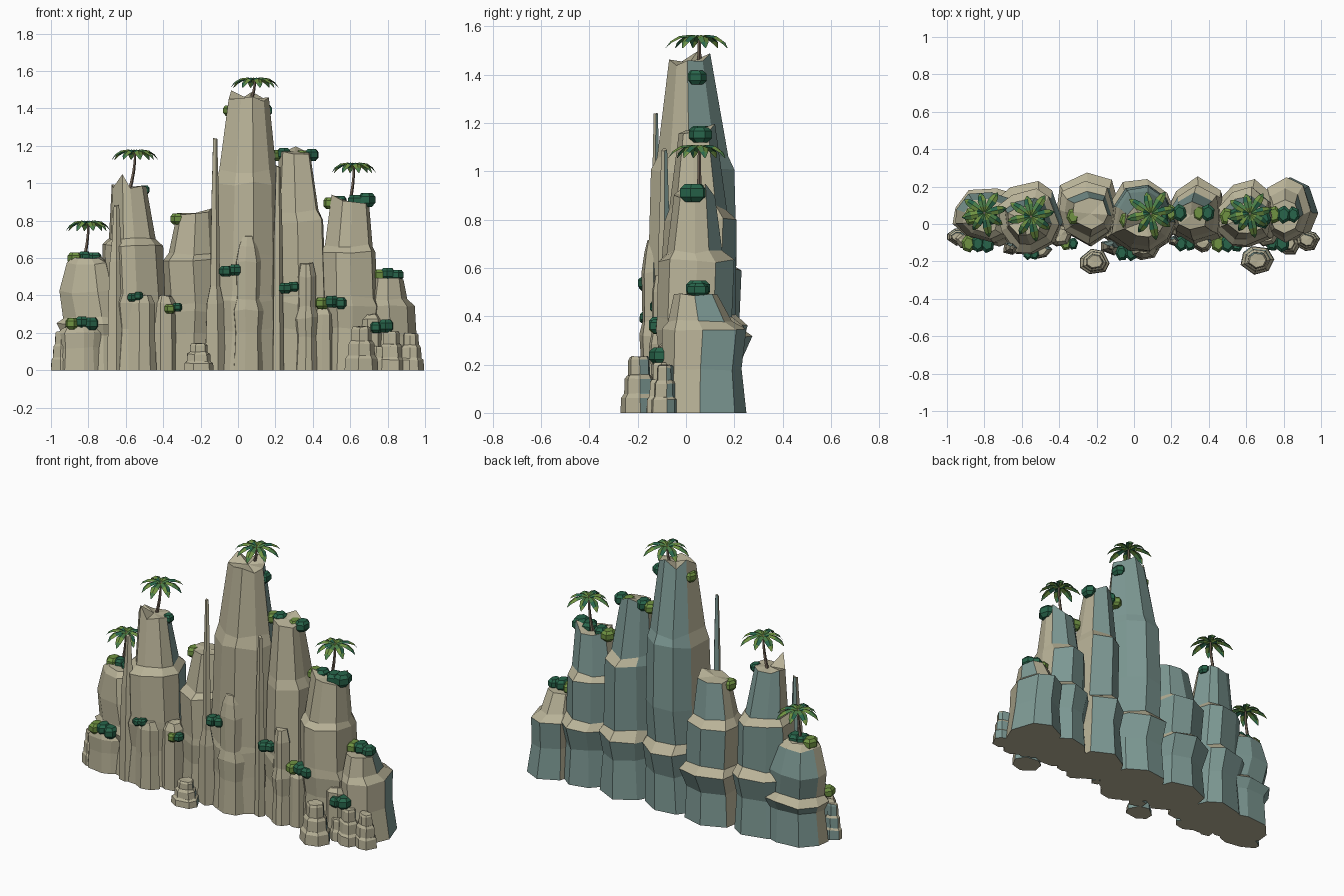
import bpy, bmesh, math, random
from mathutils import Vector

if "Cube" in bpy.data.objects:
    bpy.data.objects.remove(bpy.data.objects["Cube"])


def mat(name, rgb):
    m = bpy.data.materials.new(name)
    m.diffuse_color = (*rgb, 1)
    m.use_nodes = True
    m.node_tree.nodes["Principled BSDF"].inputs["Base Color"].default_value = m.diffuse_color
    return m


SAND = mat("sandstone", (0.48, 0.445, 0.31))
SLATE = mat("blue_slate", (0.205, 0.318, 0.295))
DARK = mat("dark_foliage", (0.021, 0.13, 0.07))
LIGHT = mat("light_foliage", (0.16, 0.29, 0.055))
LEAF = mat("palm_green", (0.07, 0.21, 0.065))
BARK = mat("bark", (0.18, 0.135, 0.10))


def finish(bm, name, mats):
    me = bpy.data.meshes.new(name)
    bm.to_mesh(me)
    bm.free()
    for m in mats:
        me.materials.append(m)
    ob = bpy.data.objects.new(name, me)
    bpy.context.collection.objects.link(ob)
    return ob


def pillar(name, rings, sides=9, seed=1, peaks=(), dz=0.009, jit=.2):
    """Irregular column; each ring is (z, x0, x1, y0, y1)."""
    rnd = random.Random(seed)
    n = sides
    ang = [2 * math.pi * (i + rnd.uniform(-jit, jit)) / n for i in range(n)]
    rad = [rnd.uniform(1 - jit / 2, 1 + jit / 2) for _ in range(n)]
    bm = bmesh.new()
    loops = []
    for k, (z, x0, x1, y0, y1) in enumerate(rings):
        p = [(math.cos(a) * r * rnd.uniform(.98, 1.02),
              math.sin(a) * r * rnd.uniform(.98, 1.02)) for a, r in zip(ang, rad)]
        xs, ys = [q[0] for q in p], [q[1] for q in p]
        ring = []
        for x, y in p:
            u = (x - min(xs)) / (max(xs) - min(xs))
            v = (y - min(ys)) / (max(ys) - min(ys))
            j = rnd.uniform(-dz, dz) if k else 0
            ring.append(bm.verts.new((x0 + u * (x1 - x0), y0 + v * (y1 - y0), z + j)))
        loops.append(ring)
    # raised points on the rim
    for a, h in peaks:
        i = min(range(n), key=lambda i: -math.cos(ang[i] - math.radians(a)))
        loops[-1][i].co.z += h
    for a, b in zip(loops, loops[1:]):
        for i in range(n):
            j = (i + 1) % n
            bm.faces.new((a[i], a[j], b[j], b[i]))
    bm.faces.new(loops[0][::-1])
    z, x0, x1, y0, y1 = rings[-1]
    c = bm.verts.new(((x0 + x1) / 2, (y0 + y1) / 2, z))
    top = [bm.faces.new((loops[-1][i], loops[-1][(i + 1) % n], c)) for i in range(n)]
    bm.normal_update()
    # steep rear faces are slate, ledges and flanks stay sand
    for f in bm.faces:
        d = f.normal
        f.material_index = int(d.y > (.25 if d.x > 0 else .42) and d.z < .42)
    for f in top:
        f.material_index = 0
    return finish(bm, name, (SAND, SLATE))


def column(name, x, y, prof, seed, sides=6, flat=1.0, dz=.006):
    """Small round rock from (z, radius) pairs."""
    return pillar(name, [(z, x - r, x + r, y - r * flat, y + r * flat) for z, r in prof],
                  sides, seed, (), dz)


# Main cliff pillars, left to right
pillar("far_left_pillar", [(0, -.96, -.59, -.12, .17), (.19, -.94, -.60, -.10, .16),
       (.25, -.97, -.59, -.12, .19), (.285, -.935, -.62, -.10, .15),
       (.42, -.955, -.64, -.10, .17), (.57, -.915, -.69, -.08, .135),
       (.60, -.885, -.73, -.05, .10)], 9, 3)
pillar("left_pillar", [(0, -.75, -.37, -.16, .20), (.22, -.72, -.39, -.15, .19),
       (.36, -.74, -.38, -.165, .23), (.40, -.72, -.39, -.16, .18),
       (.67, -.725, -.40, -.155, .19), (.70, -.69, -.44, -.11, .14),
       (.98, -.675, -.49, -.06, .10)], 9, 8, ((245, .07), (170, .01)))
pillar("low_left_pillar", [(0, -.41, -.08, -.12, .23), (.20, -.40, -.09, -.11, .22),
       (.31, -.41, -.07, -.12, .275), (.35, -.39, -.09, -.115, .22),
       (.59, -.40, -.10, -.11, .23), (.625, -.37, -.12, -.07, .175),
       (.84, -.325, -.14, -.03, .14)], 8, 14, ((20, .02),))
pillar("main_pillar", [(0, -.16, .24, -.17, .21), (.22, -.14, .23, -.16, .20),
       (.36, -.15, .24, -.17, .24), (.40, -.14, .23, -.16, .19),
       (.62, -.13, .23, -.155, .21), (1.0, -.12, .22, -.145, .20),
       (1.06, -.10, .205, -.12, .175), (1.45, -.05, .165, -.07, .10)],
      9, 21, ((170, .05), (80, .04)), .014)
pillar("right_tall_pillar", [(0, .17, .48, -.12, .23), (.22, .19, .47, -.11, .22),
       (.36, .18, .48, -.12, .255), (.40, .19, .47, -.115, .205),
       (.80, .19, .455, -.09, .21), (.85, .20, .43, -.07, .17),
       (1.17, .22, .385, -.03, .12)], 8, 31, ((110, .04),), .014)
pillar("right_pillar", [(0, .43, .77, -.12, .21), (.22, .45, .75, -.11, .20),
       (.35, .43, .77, -.125, .24), (.39, .44, .745, -.12, .19),
       (.63, .435, .735, -.115, .20), (.665, .465, .72, -.08, .15),
       (.90, .50, .70, -.05, .12)], 9, 42, ((200, .04), (20, .05)))
pillar("far_right_pillar", [(0, .68, .985, -.12, .25), (.18, .69, .955, -.10, .23),
       (.345, .68, .945, -.10, .25), (.38, .705, .905, -.075, .19),
       (.49, .725, .885, -.05, .13)], 8, 55, (), .006, .07)

# Buttresses standing against the front wall
column("centre_buttress", .055, -.14, [(0, .08), (.2, .07), (.32, .082), (.38, .062),
       (.58, .068), (.66, .05), (.72, .03)], 2, 7, .65)
column("right_buttress", .365, -.10, [(0, .065), (.18, .055), (.28, .066), (.34, .05),
       (.5, .052), (.57, .036)], 5, 7, .8)
column("left_buttress", -.515, -.14, [(0, .08), (.2, .07), (.36, .072), (.40, .05)], 6, 7, .6)
column("outer_left_buttress", -.84, -.09, [(0, .125), (.12, .115), (.2, .125), (.23, .10)], 9, 8, .45)

# Low rocks closing the gaps between pillars
for i, (x, h) in enumerate(((-.39, .40), (.455, .33), (.71, .30))):
    column(f"gap_rock_{i + 1}", x, -.06, [(0, .06), (h * .9, .055), (h, .035)], 70 + i, 7)

# Thin rock needles
column("tall_needle", -.122, -.125, [(0, .055), (.36, .045), (.45, .026), (.9, .02), (1.24, .011)], 7, 5, .8)
column("left_needle", -.65, -.125, [(0, .05), (.4, .042), (.58, .036), (.7, .024), (.88, .014)], 8, 5, .8)
column("right_needle", .215, -.09, [(0, .03), (.4, .026), (.7, .024), (1.09, .012)], 11, 5)


# Stepped boulders at the foot
def stack(name, x, y, r, h, seed, tiers=3, flat=.85):
    prof = []
    for t in range(tiers):
        s = r * (1 - .2 * t)
        prof += [(h * (t + .02) / tiers if t else 0, s), (h * (t + .8) / tiers, s * .96),
                 (h * (t + .97) / tiers, s * .82)]
    column(name, x, y, prof, seed, 7, flat, .003)


for i, (x, y, r, h, t) in enumerate([
        (-.21, -.20, .08, .145, 3), (.66, -.195, .09, .235, 3), (.925, -.085, .07, .20, 3),
        (.82, -.10, .075, .21, 3), (-.945, -.07, .055, .21, 3), (.75, -.10, .05, .13, 2)]):
    stack(f"foot_boulder_{i + 1}", x, y, r, h, 60 + i, t)


# Faceted shrubs: clusters of six-sided gems, broader than tall
def shrub(name, x, y, z, s, colours):
    bm = bmesh.new()
    rnd = random.Random(name)
    for k, c in enumerate(colours):
        o = s * 1.4 * (k - (len(colours) - 1) / 2)
        r = s * rnd.uniform(.95, 1.15)
        turn = rnd.uniform(0, 1)
        rings = [[bm.verts.new((x + o + q * r * math.cos(i * math.pi / 3 + turn),
                                y + q * r * 1.25 * math.sin(i * math.pi / 3 + turn),
                                z + h * r + (k % 2) * .008)) for i in range(6)]
                 for h, q in ((-.85, .6), (-.4, 1), (.35, 1), (.75, .65))]
        fs = [bm.faces.new(rings[0][::-1]), bm.faces.new(rings[-1])]
        for a, b in zip(rings, rings[1:]):
            fs += [bm.faces.new((a[i], a[(i + 1) % 6], b[(i + 1) % 6], b[i])) for i in range(6)]
        for f in fs:
            f.material_index = c
    finish(bm, name, (DARK, LIGHT))


for i, (x, y, z, s, c) in enumerate([
        (-.04, -.155, .53, .036, (0, 0)), (.275, -.105, .44, .033, (0, 0)),
        (.50, -.105, .36, .036, (1, 0, 0)), (.765, -.10, .23, .038, (0, 0)),
        (-.835, -.105, .25, .036, (1, 0, 0)), (-.55, -.16, .39, .025, (0, 0)),
        (-.345, -.105, .33, .028, (1, 0)), (-.325, .04, .81, .037, (1,)),
        (-.82, .04, .60, .036, (1, 0, 0)), (-.50, .04, .965, .029, (0,)),
        (-.045, .02, 1.39, .031, (1,)), (.15, .04, 1.39, .034, (0,)),
        (.22, .06, 1.15, .035, (1, 0)), (.37, .06, 1.145, .035, (1, 0)),
        (.52, .04, .895, .035, (1, 0)), (.66, .03, .905, .041, (0, 0)),
        (.80, .05, .51, .037, (1, 0, 0))]):
    shrub(f"shrub_{i + 1}", x, y, z, s, c)


# Palms: bent trunk and a crown of folded drooping fronds
def palm(name, x, y, z0, z1, r, lean):
    bm = bmesh.new()
    rings = []
    for k in range(5):
        t = k / 4
        cx = x - lean * (1 - t) ** 2
        w = .011 - .005 * t
        rings.append([bm.verts.new((cx + w * math.cos(a), y + w * math.sin(a), z0 - .03 + (z1 - z0 + .02) * t))
                      for a in (i * math.tau / 5 for i in range(5))])
    for a, b in zip(rings, rings[1:]):
        for i in range(5):
            bm.faces.new((a[i], a[(i + 1) % 5], b[(i + 1) % 5], b[i]))
    bm.faces.new(rings[-1])
    finish(bm, name + "_trunk", (BARK,))

    bm = bmesh.new()
    top = Vector((x, y, z1 - .012))
    for n in range(8):
        a = n * math.tau / 8 + .2
        d = Vector((math.cos(a), math.sin(a), 0))
        s = Vector((-d.y, d.x, 0))
        L = r * (1 + .1 * math.sin(n * 2.3))
        rows = []
        for t, w, h in ((0, .004, 0), (.3, .017, .012), (.6, .023, .007), (.85, .016, -.014), (1, .002, -.042)):
            c = top + d * L * t + Vector((0, 0, h))
            drop = Vector((0, 0, -w * .4))
            rows.append([bm.verts.new(v) for v in (c - s * w + drop, c, c + s * w + drop)])
        for k, (p, q) in enumerate(zip(rows, rows[1:])):
            for j in (0, 1):
                f = bm.faces.new((p[j], q[j], q[j + 1], p[j + 1]))
                # mixed greens along each frond
                f.material_index = (0, 1, 0, 2, 1)[(n * 2 + k + j * 2) % 5]
    finish(bm, name + "_fronds", (LEAF, LIGHT, DARK))


palm("far_left_palm", -.80, .06, .60, .80, .12, .03)
palm("left_palm", -.55, .04, .98, 1.18, .125, .035)
palm("main_palm", .09, .055, 1.45, 1.565, .13, .03)
palm("right_palm", .62, .055, .90, 1.11, .12, .03)
